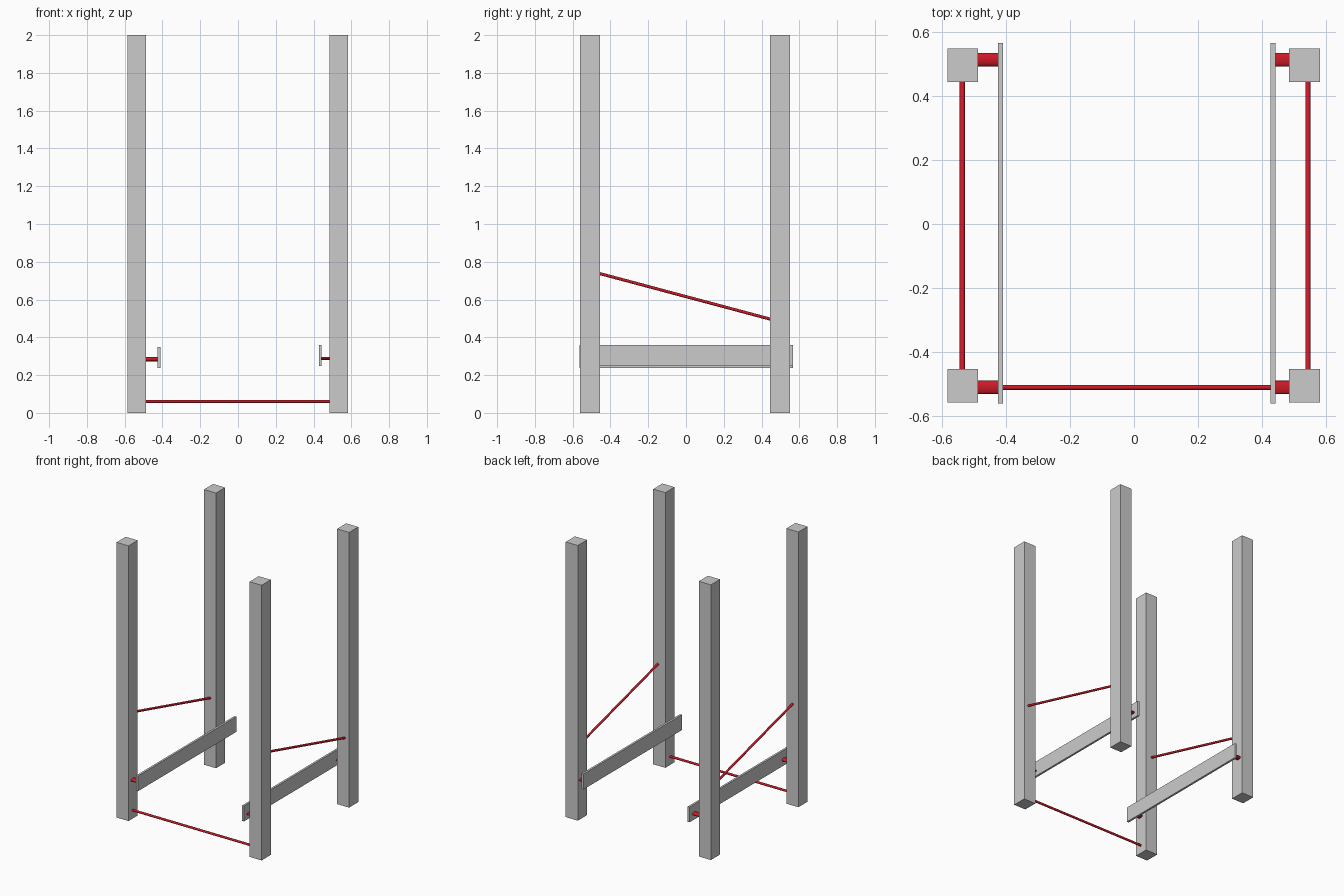
import bpy
from mathutils import Vector

if "Cube" in bpy.data.objects:
    bpy.data.objects.remove(bpy.data.objects["Cube"])

red = bpy.data.materials.new("red")
red.diffuse_color = (0.6, 0.01, 0.02, 1)
red.use_nodes = True
red.node_tree.nodes["Principled BSDF"].inputs["Base Color"].default_value = red.diffuse_color


def box(name, x, y, z):
    """Box from (min, max) ranges on each axis."""
    bpy.ops.mesh.primitive_cube_add(size=1, location=[(a + b) / 2 for a, b in (x, y, z)])
    ob = bpy.context.object
    ob.name = name
    ob.scale = [b - a for a, b in (x, y, z)]
    bpy.ops.object.transform_apply(location=False, rotation=False, scale=True)


def rod(name, start, end, r_side, r_up):
    """Round or oval red rod between two points."""
    a, b = Vector(start), Vector(end)
    bpy.ops.mesh.primitive_cylinder_add(vertices=32, radius=1, depth=(b - a).length,
                                        location=(a + b) / 2)
    ob = bpy.context.object
    ob.name = name
    ob.scale = (r_side, r_up, 1)
    ob.rotation_euler = (b - a).to_track_quat('Z', 'Y').to_euler()
    bpy.ops.object.transform_apply(location=False, rotation=False, scale=True)
    bpy.ops.object.shade_smooth_by_angle()
    ob.data.materials.append(red)


post_x = {"left": (-0.585, -0.488), "right": (0.485, 0.582)}
post_y = {"front": (-0.56, -0.455), "back": (0.445, 0.55)}

# four tall corner posts
for side, x in post_x.items():
    for end, y in post_y.items():
        box(f"{side}_{end}_post", x, y, (0, 2))

# flat side rails, the right one slightly higher
box("left_rail", (-0.426, -0.411), (-0.563, 0.567), (0.238, 0.349))
box("right_rail", (0.428, 0.443), (-0.563, 0.567), (0.248, 0.36))

# oval pegs holding the rails off the posts
for end, y in (("front", -0.512), ("back", 0.515)):
    rod(f"left_{end}_peg", (-0.491, y, 0.284), (-0.424, y, 0.284), 0.021, 0.011)
    rod(f"right_{end}_peg", (0.441, y, 0.288), (0.488, y, 0.288), 0.021, 0.008)

# sloping side braces
for side, x in (("left", -0.538), ("right", 0.545)):
    rod(f"{side}_brace", (x, -0.458, 0.738), (x, 0.448, 0.496), 0.008, 0.008)

# low front crossbar
rod("front_crossbar", (-0.491, -0.512, 0.061), (0.488, -0.512, 0.061), 0.008, 0.008)
